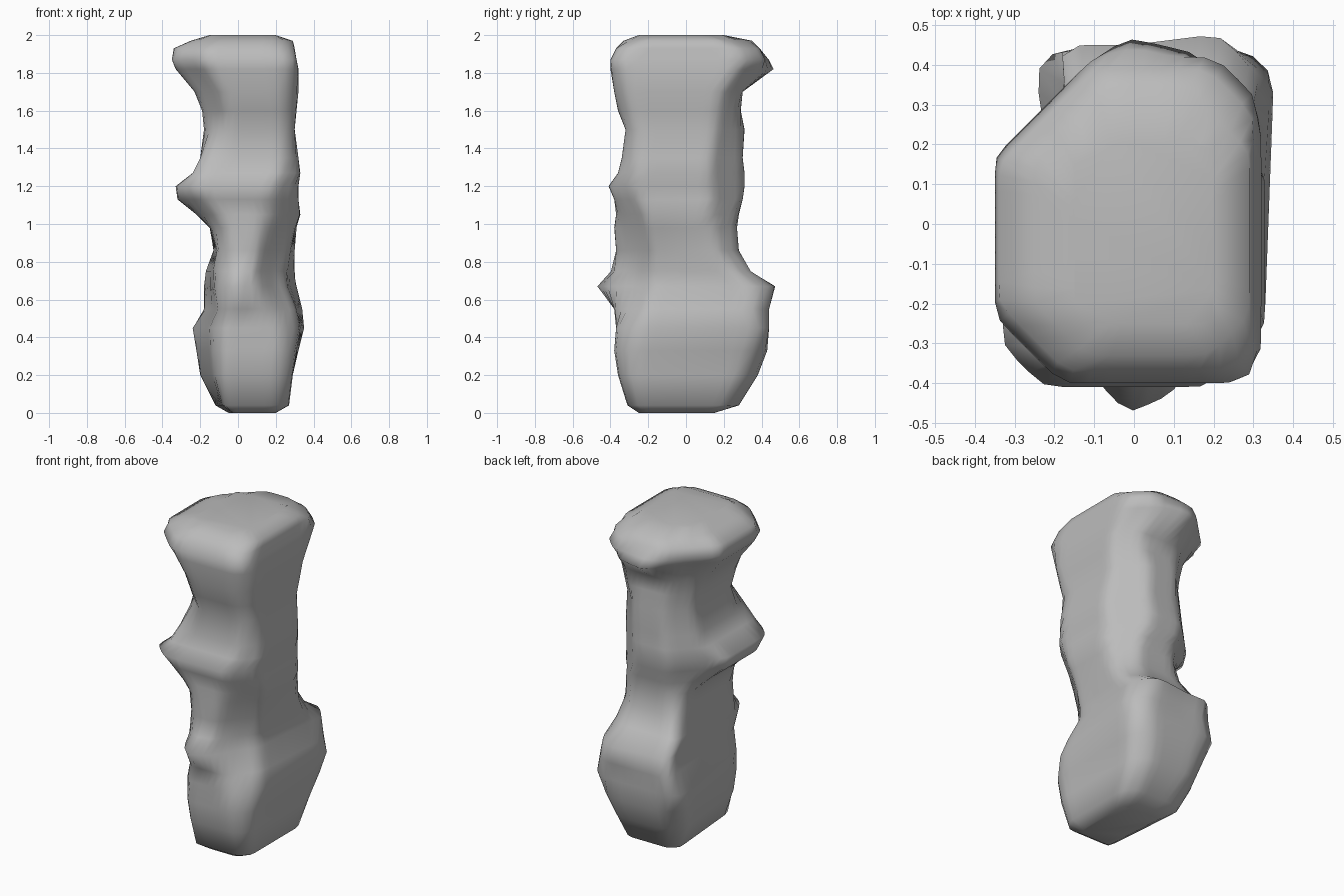
import bpy
import bmesh
from math import sin, cos, pi, sqrt
from mathutils import Vector

cube = bpy.data.objects.get("Cube")
if cube:
    bpy.data.objects.remove(cube, do_unlink=True)

SEGMENTS = 56      # points around each ring
SHARPNESS = 45     # higher gives crisper corners

# Outline of the column in hundredths: height, left limit, right limit, front limit, back limit
outline = [
    (0, -5, 20, -25, 15), (4, -12, 27, -31, 28), (20, -20, 29, -36, 38),
    (33, -22, 32, -38, 43), (45, -24, 35, -37, 44), (55, -18, 34, -38, 44),
    (67, -18, 31, -38, 45), (75, -17, 30, -38, 34), (86, -13, 30, -37, 28),
    (98, -15, 31, -38, 27), (105, -22, 33, -37, 28), (113, -32, 32, -38, 30),
    (120, -33, 32, -41, 31), (127, -24, 33, -36, 31), (135, -20, 32, -34, 30),
    (150, -18, 30, -32, 31), (160, -19, 31, -36, 29), (170, -23, 32, -38, 30),
    (182, -33, 32, -40, 42), (187, -35, 31, -40, 42), (193, -34, 30, -37, 39),
    (197, -25, 29, -33, 35), (200, -15, 20, -25, 20),
]

# Reach towards the four corners: height, back right, front left, front right, back left
corners = [
    (0, 23, 23, 29, 20), (4, 34, 30, 37, 25), (30, 46, 37, 44, 37),
    (45, 51, 37, 43, 44), (68, 47, 34, 34, 44), (80, 33, 31, 32, 28),
    (100, 32, 30, 36, 23), (120, 32, 45, 42, 28), (150, 32, 26, 40, 25),
    (175, 37, 34, 45, 28), (190, 46, 43, 48, 39), (200, 28, 27, 32, 24),
]
DIAGONALS = [Vector(d) / sqrt(2) for d in ((1, 1), (-1, -1), (1, -1), (-1, 1))]

# How far the front narrows, in percent: height, left side, right side
tapers = [(0, 20, 0), (20, 40, 0), (45, 40, 10), (70, 25, 35),
          (82, 15, 28), (100, 0, 5), (110, 0, 0), (200, 0, 0)]


def blend(table, height):
    """Blend the values between the listed heights."""
    for low, high in zip(table, table[1:]):
        if height <= high[0]:
            t = (height - low[0]) / (high[0] - low[0])
            return [(a + (b - a) * t) / 100 for a, b in zip(low[1:], high[1:])]


def fit(values, low, high):
    """Stretch values so that they span low to high."""
    a, b = min(values), max(values)
    return [low + (v - a) * (high - low) / (b - a) for v in values]


def section(row):
    """Rounded eight-sided ring held within the limits of one row."""
    x0, x1, y0, y1 = (v / 100 for v in row[1:])
    centre = Vector(((x0 + x1) / 2, (y0 + y1) / 2))
    planes = [(Vector((1, 0)), (x1 - x0) / 2), (Vector((-1, 0)), (x1 - x0) / 2),
              (Vector((0, 1)), (y1 - y0) / 2), (Vector((0, -1)), (y1 - y0) / 2)]
    for normal, reach in zip(DIAGONALS, blend(corners, row[0])):
        planes.append((normal, reach - normal.dot(centre)))
    left, right = blend(tapers, row[0])
    points = []
    for i in range(SEGMENTS):
        angle = 2 * pi * i / SEGMENTS
        ray = Vector((cos(angle), sin(angle)))
        total = sum((max(ray.dot(n), 0) / s) ** SHARPNESS for n, s in planes)
        offset = ray * total ** (-1 / SHARPNESS)
        forward = 0.5 - offset.y / (y1 - y0)
        offset.x *= 1 - forward * (left if offset.x < 0 else right)
        points.append(centre + offset)
    xs = fit([p.x for p in points], x0, x1)
    ys = fit([p.y for p in points], y0, y1)
    return [(x, y, row[0] / 100) for x, y in zip(xs, ys)]


def pull_spike(bm, tip, width, height):
    """Pull the surface near a tip out along y to a small point."""
    tip = Vector(tip)
    near = [v for v in bm.verts if v.co.y * tip.y > 0]
    closest = min(near, key=lambda v: (v.co - tip).length)
    amount = tip.y - closest.co.y
    for v in near:
        away = abs(v.co.x - tip.x) / width + abs(v.co.z - closest.co.z) / height
        v.co.y += amount * max(0, 1 - away)


# Stone column lofted through the rings
bm = bmesh.new()
rings = [[bm.verts.new(p) for p in section(row)] for row in outline]
for low, high in zip(rings, rings[1:]):
    for i in range(SEGMENTS):
        j = (i + 1) % SEGMENTS
        bm.faces.new((low[i], low[j], high[j], high[i]))
bm.faces.new(rings[-1])
bm.faces.new(rings[0][::-1])

# Jutting points on the front, the rear bulge and the top ledge
pull_spike(bm, (0, -0.47, 0.67), 0.2, 0.1)
pull_spike(bm, (0.19, 0.475, 0.67), 0.2, 0.1)
pull_spike(bm, (0, 0.465, 1.82), 0.2, 0.1)

mesh = bpy.data.meshes.new("stone_column")
bm.normal_update()
bm.to_mesh(mesh)
bm.free()
column = bpy.data.objects.new("stone_column", mesh)
bpy.context.collection.objects.link(column)

# Plain grey stone
grey = (0.5, 0.5, 0.5, 1)
stone = bpy.data.materials.new("grey_stone")
stone.use_nodes = True
stone.diffuse_color = grey
stone.node_tree.nodes["Principled BSDF"].inputs["Base Color"].default_value = grey
mesh.materials.append(stone)

# Soft shading across the worn surface
bpy.ops.object.select_all(action='DESELECT')
column.select_set(True)
bpy.context.view_layer.objects.active = column
bpy.ops.object.shade_smooth_by_angle(angle=pi * 0.7)
